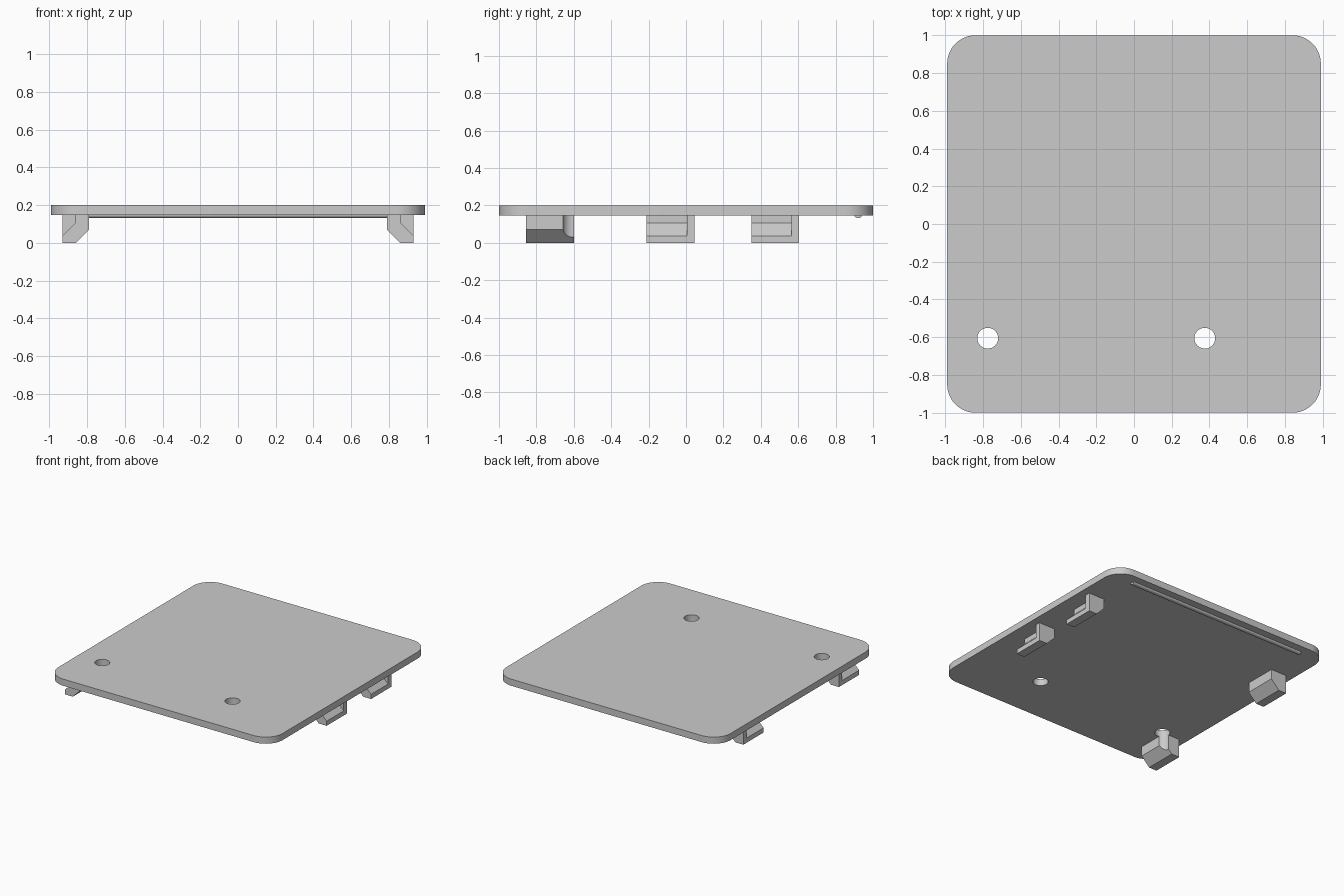
import bpy, bmesh, math
from mathutils import Vector

cube = bpy.data.objects.get("Cube")
if cube:
    bpy.data.objects.remove(cube, do_unlink=True)

grey = bpy.data.materials.new("plain grey")
grey.use_nodes = True
colour = (0.6, 0.6, 0.6, 1)
grey.diffuse_color = colour
grey.node_tree.nodes["Principled BSDF"].inputs["Base Color"].default_value = colour

UNDERSIDE, TOP = 0.147, 0.2


def prism(name, points, offset):
    """Extrude a closed loop of 3D points along an offset."""
    bm = bmesh.new()
    face = bm.faces.new([bm.verts.new(p) for p in points])
    moved = bmesh.ops.extrude_face_region(bm, geom=[face])["geom"]
    verts = [g for g in moved if isinstance(g, bmesh.types.BMVert)]
    bmesh.ops.translate(bm, verts=verts, vec=Vector(offset))
    bmesh.ops.recalc_face_normals(bm, faces=bm.faces)
    mesh = bpy.data.meshes.new(name)
    bm.to_mesh(mesh)
    bm.free()
    mesh.materials.append(grey)
    obj = bpy.data.objects.new(name, mesh)
    bpy.context.collection.objects.link(obj)
    return obj


def activate(obj):
    bpy.ops.object.select_all(action="DESELECT")
    obj.select_set(True)
    bpy.context.view_layer.objects.active = obj


def cut(obj, cutter):
    cutter.hide_render = True
    mod = obj.modifiers.new("cut", "BOOLEAN")
    mod.operation, mod.solver, mod.object = "DIFFERENCE", "EXACT", cutter
    activate(obj)
    bpy.ops.object.modifier_apply(modifier=mod.name)
    bpy.data.objects.remove(cutter, do_unlink=True)


def smooth(obj):
    activate(obj)
    bpy.ops.object.shade_smooth_by_angle(angle=math.radians(30))


def arc(cx, cy, r, start, sweep, steps):
    angles = [math.radians(start + sweep * i / steps) for i in range(steps + 1)]
    return [(cx + r * math.cos(a), cy + r * math.sin(a)) for a in angles]


def hole_cutter(x, y):
    ring = arc(x, y, 0.055, 0, 360, 48)[:-1]
    return prism("hole_cutter", [(px, py, -0.1) for px, py in ring], (0, 0, 0.5))


# Rounded plate with two round holes
HX, HY, R = 0.99, 1.0, 0.15
outline = []
for i, (sx, sy) in enumerate([(1, 1), (-1, 1), (-1, -1), (1, -1)]):
    outline += arc(sx * (HX - R), sy * (HY - R), R, 90 * i, 90, 12)
plate = prism("plate", [(x, y, UNDERSIDE) for x, y in outline], (0, 0, TOP - UNDERSIDE))
holes = [(-0.775, -0.605), (0.375, -0.605)]
for hole in holes:
    cut(plate, hole_cutter(*hole))
smooth(plate)

# Chamfered clips, each with a pocket open to the outside and the front
body = [(0.93, 0), (0.86, 0), (0.79, 0.07), (0.79, UNDERSIDE), (0.93, UNDERSIDE)]
pocket = [(0.86, 0.3), (0.86, 0.107), (0.97, -0.003), (0.97, 0.3)]


def clip(name, side, front):
    obj = prism(name, [(side * x, front, z) for x, z in body], (0, 0.255, 0))
    cut(obj, prism("pocket_cutter", [(side * x, front - 0.1, z) for x, z in pocket],
                   (0, 0.315, 0)))
    return obj


clip("left_middle_clip", 1, -0.21)
clip("left_back_clip", 1, 0.35)
clip("right_back_clip", -1, 0.35)
front_clip = clip("right_front_clip", -1, -0.855)
cut(front_clip, hole_cutter(*holes[0]))
smooth(front_clip)

# Thin rounded ridge under the back edge
section = arc(0.92, UNDERSIDE, 0.02, 180, 180, 12)
ridge = prism("back_ridge", [(-0.79, y, UNDERSIDE + (z - UNDERSIDE) * 0.75)
                             for y, z in section], (1.58, 0, 0))
smooth(ridge)
